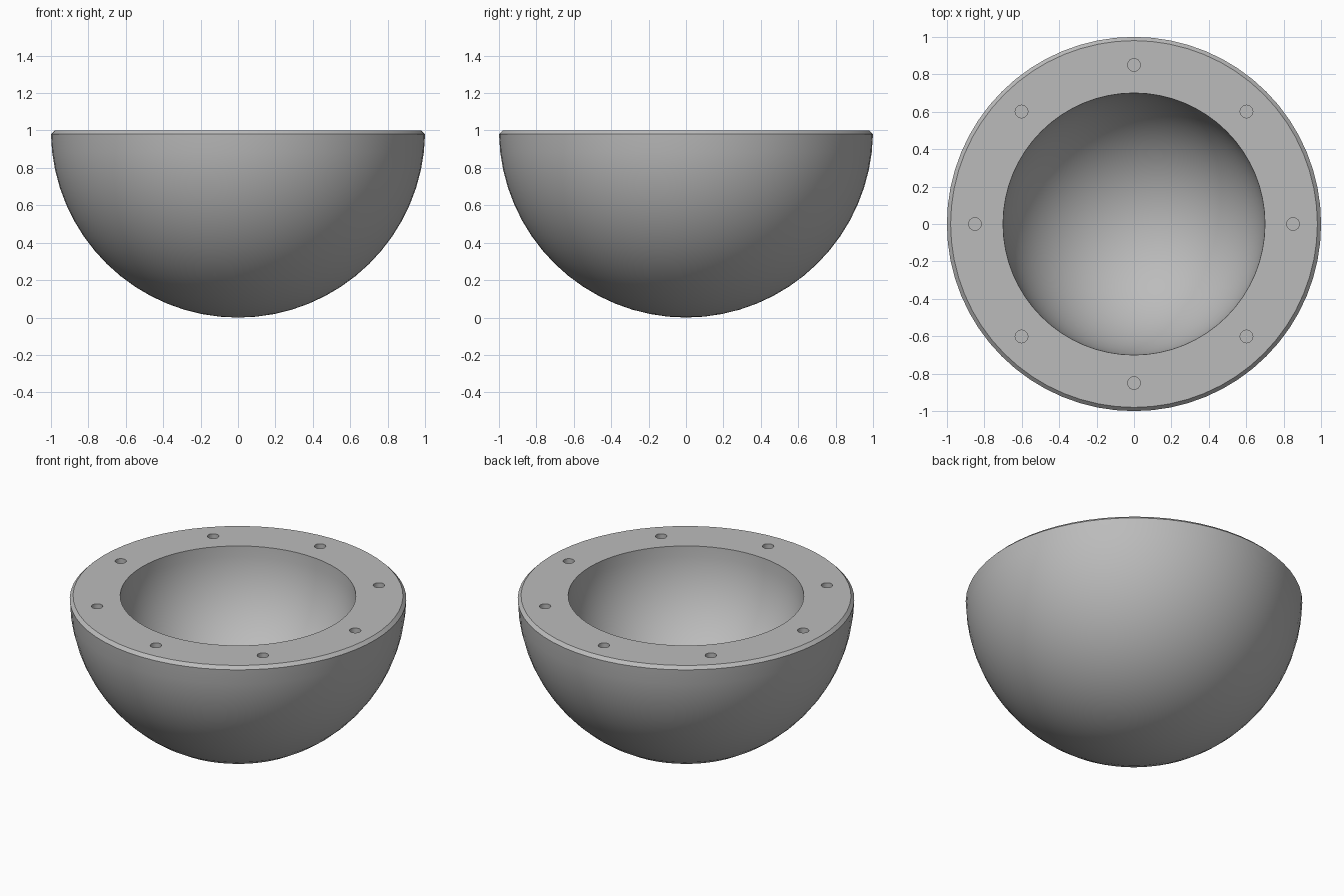
import bpy
import bmesh
from math import sin, cos, pi, radians
from mathutils import Matrix

if "Cube" in bpy.data.objects:
    bpy.data.objects.remove(bpy.data.objects["Cube"], do_unlink=True)

SEGMENTS = 64
RINGS = 16
INNER = 0.7
BEVEL = 0.02

grey = bpy.data.materials.new("plain grey")
grey.use_nodes = True
colour = (0.5, 0.5, 0.5, 1)
grey.diffuse_color = colour
grey.node_tree.nodes["Principled BSDF"].inputs["Base Color"].default_value = colour


def make_object(name, bm):
    bmesh.ops.recalc_face_normals(bm, faces=bm.faces)
    mesh = bpy.data.meshes.new(name)
    bm.to_mesh(mesh)
    bm.free()
    mesh.materials.append(grey)
    obj = bpy.data.objects.new(name, mesh)
    bpy.context.collection.objects.link(obj)
    return obj


def arc(radius, end):
    """Quarter circle about the rim centre, from the bottom pole outwards."""
    angles = [end * i / RINGS for i in range(RINGS + 1)]
    return [(radius * sin(a), 1 - radius * cos(a)) for a in angles]


# Thick hemispherical shell with a chamfered flat rim, lathed from a profile
profile = arc(1, pi / 2 - BEVEL) + [(1 - BEVEL, 1)] + arc(INNER, pi / 2)[::-1]
bm = bmesh.new()
verts = [bm.verts.new((r, 0, z)) for r, z in profile]
edges = [bm.edges.new(pair) for pair in zip(verts, verts[1:])]
bmesh.ops.spin(bm, geom=verts + edges, cent=(0, 0, 0), axis=(0, 0, 1),
               angle=2 * pi, steps=SEGMENTS)
bmesh.ops.remove_doubles(bm, verts=bm.verts, dist=0.0001)
bowl = make_object("bowl_shell", bm)

# Ring of eight blind holes in the rim
bm = bmesh.new()
for i in range(8):
    a = i * pi / 4
    place = Matrix.Translation((0.85 * cos(a), 0.85 * sin(a), 1))
    bmesh.ops.create_cone(bm, cap_ends=True, segments=24, radius1=0.034,
                          radius2=0.034, depth=0.2, matrix=place)
cutter = make_object("hole_cutter", bm)
cutter.hide_render = True

cut = bowl.modifiers.new("rim holes", "BOOLEAN")
cut.operation = "DIFFERENCE"
cut.solver = "EXACT"
cut.object = cutter
bpy.ops.object.select_all(action="DESELECT")
bowl.select_set(True)
bpy.context.view_layer.objects.active = bowl
bpy.ops.object.modifier_apply(modifier=cut.name)
bpy.data.objects.remove(cutter, do_unlink=True)

# Smooth sphere surfaces, crisp rim and hole edges
bpy.ops.object.shade_smooth_by_angle(angle=radians(30))
